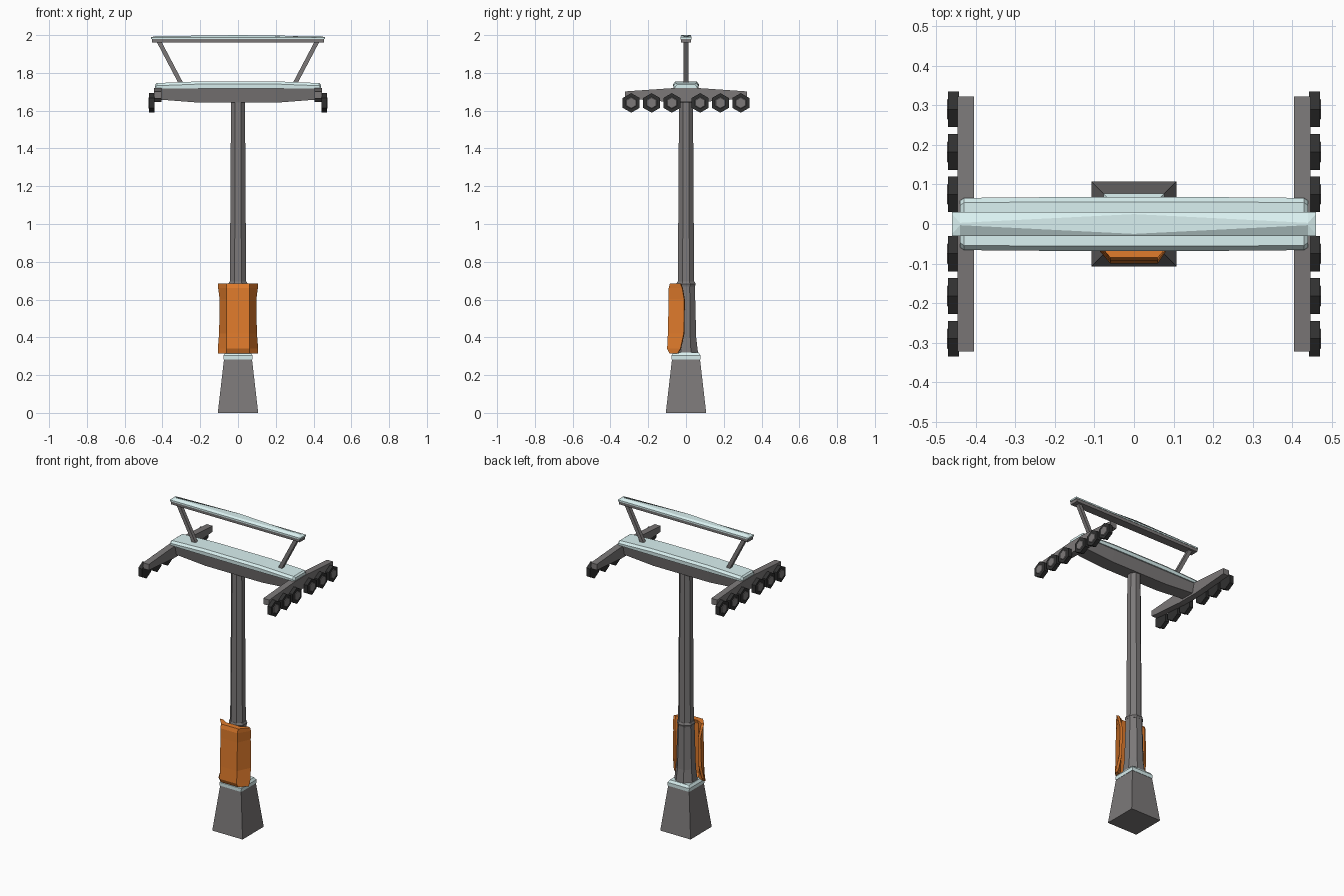
import bpy, bmesh, math
from mathutils import Vector

if "Cube" in bpy.data.objects:
    bpy.data.objects.remove(bpy.data.objects["Cube"])


def material(name, rgb):
    m = bpy.data.materials.new(name)
    m.diffuse_color = (*rgb, 1)
    m.use_nodes = True
    m.node_tree.nodes["Principled BSDF"].inputs["Base Color"].default_value = m.diffuse_color
    return m


GREY = material("grey_metal", (0.2, 0.19, 0.19))
DARK = material("dark_rubber", (0.03, 0.03, 0.03))
SNOW = material("snow", (0.7, 0.88, 0.88))
ORANGE = material("orange_padding", (0.75, 0.2, 0.025))


def loft(name, rings, mat):
    """Capped skin through rings with equal point counts."""
    bm = bmesh.new()
    vs = [[bm.verts.new(p) for p in r] for r in rings]
    n = len(rings[0])
    for a, b in zip(vs, vs[1:]):
        for i in range(n):
            j = (i + 1) % n
            bm.faces.new((a[i], a[j], b[j], b[i]))
    bm.faces.new(vs[0][::-1])
    bm.faces.new(vs[-1])
    bmesh.ops.recalc_face_normals(bm, faces=bm.faces[:])
    me = bpy.data.meshes.new(name)
    bm.to_mesh(me)
    bm.free()
    me.materials.append(mat)
    ob = bpy.data.objects.new(name, me)
    bpy.context.collection.objects.link(ob)
    return ob


def rect(hx, hy, z):
    return [(-hx, -hy, z), (hx, -hy, z), (hx, hy, z), (-hx, hy, z)]


def octagon(half, z):
    r = half / math.cos(math.pi / 8)
    return [(r * math.cos((i + .5) * math.pi / 4), r * math.sin((i + .5) * math.pi / 4), z)
            for i in range(8)]


def hexagon(x, y, z, r):
    return [(x, y + r * math.sin(i * math.pi / 3), z + r * math.cos(i * math.pi / 3))
            for i in range(6)]


def beam_section(x, bottom, top, hb, ht):
    return [(x, -hb, bottom), (x, hb, bottom), (x, ht, top), (x, -ht, top)]


# concrete foot with snow cap
loft("foot", [rect(.107, .107, 0), rect(.074, .074, .285)], GREY)
loft("foot_snow", [rect(.076, .076, .283), rect(.077, .077, .305), rect(.067, .067, .32)], SNOW)

# octagonal pole: flared lower sleeve, collar, tapered shaft
loft("lower_pole", [octagon(.064, .315), octagon(.054, .4), octagon(.047, .67)], GREY)
loft("pole_collar", [octagon(.048, .67), octagon(.051, .682), octagon(.045, .695)], GREY)
loft("upper_pole", [octagon(.043, .69), octagon(.037, 1.65)], GREY)

# wrap-around protective pad
pad = []
for z, w, a, f in [(.315, .107, -.045, -.088), (.34, .107, -.03, -.1), (.42, .1, -.012, -.096),
                   (.6, .097, -.01, -.092), (.66, .105, -.02, -.092), (.685, .107, -.03, -.085)]:
    pad.append([(-w, a, z), (-.06, f, z), (.06, f, z), (w, a, z),
                (w - .016, a + .004, z), (.048, f + .035, z),
                (-.048, f + .035, z), (-w + .016, a + .004, z)])
loft("pole_pad", pad, ORANGE)

# crossarm with bellied underside, and its snow
loft("crossarm", [beam_section(x, b, 1.722, .045, .06) for x, b in
                  [(-.408, 1.658), (-.2, 1.642), (.2, 1.642), (.408, 1.658)]], GREY)
snow = []
for x, top, h in [(-.44, 1.738, .055), (-.43, 1.746, .062), (-.2, 1.755, .064),
                  (.2, 1.755, .064), (.43, 1.746, .062), (.44, 1.738, .055)]:
    snow.append([(x, -h - .003, 1.718), (x, h + .003, 1.718), (x, h + .004, top - .014),
                 (x, h - .008, top), (x, -h + .008, top), (x, -h - .004, top - .014)])
loft("crossarm_snow", snow, SNOW)

# top rail with a diamond-shaped snow ridge
loft("top_rail", [beam_section(x, 1.96, 1.982, .027, .028) for x in (-.455, .455)], GREY)
loft("top_rail_snow", [[(x, -.03, 1.979), (x, .03, 1.979), (x, .03, 1.988),
                        (x, t, top), (x, -t, top), (x, -.03, 1.988)]
                       for x, t, top in [(-.46, .025, 1.989), (-.44, .003, 1.994), (0, .025, 2),
                                         (.44, .003, 1.994), (.46, .025, 1.989)]], SNOW)

for s, side in ((-1, "left"), (1, "right")):
    # leaning strut under the top rail
    loft(side + "_strut", [[(s * (x + dx), dy, z) for dx, dy in
                            [(-.013, -.012), (.013, -.012), (.013, .012), (-.013, .012)]]
                           for x, z in [(.297, 1.735), (.418, 1.965)]], GREY)
    # roller carrier bar
    outline = [(-.322, 1.665), (-.07, 1.645), (.07, 1.645), (.322, 1.665),
               (.322, 1.702), (.06, 1.72), (-.06, 1.72), (-.322, 1.702)]
    loft(side + "_roller_bar", [[(s * x, y, z) for y, z in outline] for x in (.404, .446)], GREY)
    # six hexagonal rollers with raised hubs
    for i, y in enumerate((-.29, -.182, -.075, .075, .182, .29)):
        tag = f"{side}_roller_{i + 1}"
        loft(tag, [hexagon(s * x, y, 1.641, .052) for x in (.443, .47)], DARK)
        loft(tag + "_hub", [hexagon(s * .468, y, 1.641, .034), hexagon(s * .473, y, 1.641, .028)], GREY)
